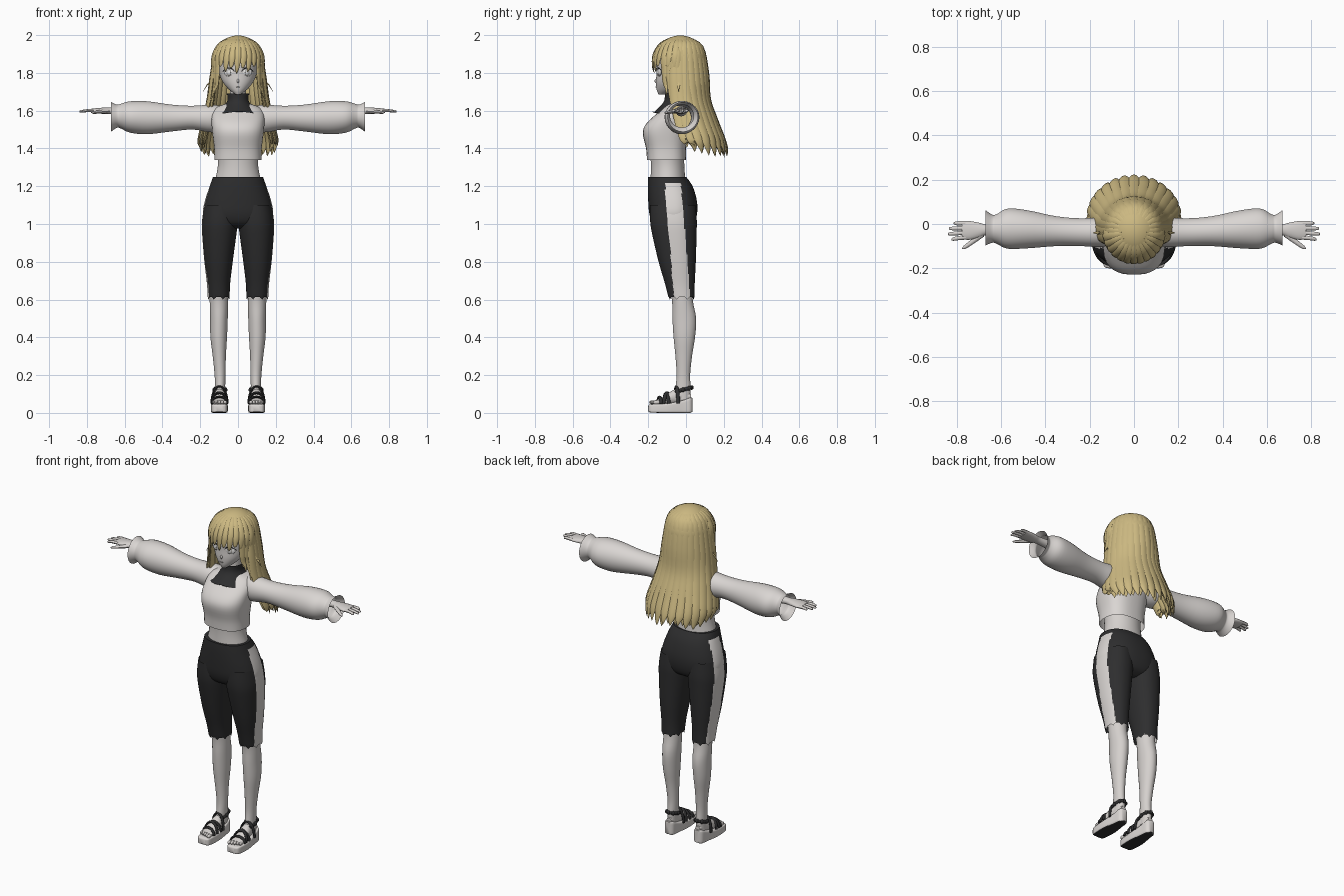
import bpy, bmesh, random
from math import sin, cos, pi, radians, copysign
from mathutils import Vector, Matrix

random.seed(4)
if "Cube" in bpy.data.objects:
    bpy.data.objects.remove(bpy.data.objects["Cube"])


def material(name, *rgb):
    m = bpy.data.materials.new(name)
    m.use_nodes = True
    m.diffuse_color = (*rgb, 1)
    m.node_tree.nodes["Principled BSDF"].inputs["Base Color"].default_value = (*rgb, 1)
    return m


SKIN = material("pale skin", .66, .63, .61)
CLOTH = material("off white cloth", .7, .67, .65)
BLACK = material("charcoal cloth", .027, .027, .028)
HAIR = material("blonde hair", .6, .48, .22)
EYE = material("eye white", .8, .79, .78)
IRIS = material("iris grey", .45, .43, .4)
SIDES = (("left_", 1), ("right_", -1))
Y, Z = Vector((0, 1, 0)), Vector((0, 0, 1))


def finish(name, bm, mats, rule=None, side=1):
    """Mirror if needed, colour faces by rule, shade smooth and link."""
    for v in bm.verts:
        v.co.x *= side
    bmesh.ops.recalc_face_normals(bm, faces=bm.faces)
    for f in bm.faces:
        f.smooth = True
        if rule:
            f.material_index = int(rule(f.calc_center_median(), f.normal))
    me = bpy.data.meshes.new(name)
    bm.to_mesh(me)
    bm.free()
    me.set_sharp_from_angle(angle=radians(50))
    for m in mats:
        me.materials.append(m)
    bpy.context.collection.objects.link(bpy.data.objects.new(name, me))


def smooth(points, k=4):
    """Spline through points of any size."""
    p = [Vector(q) for q in points]
    p = [p[0]] + p + [p[-1]]
    out = []
    for a, b, c, d in zip(p, p[1:], p[2:], p[3:]):
        for i in range(k):
            t = i / k
            out.append(b + (c - a) * (t / 2) + (a * 2 - b * 5 + c * 4 - d) * (t * t / 2)
                       + (b * 3 - a - c * 3 + d) * (t ** 3 / 2))
    return out + [p[-1]]


def skin_rings(bm, rings, cap):
    rows = [[bm.verts.new(v) for v in r] for r in rings]
    n = len(rows[0])
    for a, b in zip(rows, rows[1:]):
        for i in range(n):
            bm.faces.new((a[i], a[(i + 1) % n], b[(i + 1) % n], b[i]))
    if cap:
        bm.faces.new(rows[0])
        bm.faces.new(rows[-1])


def loft(name, axis, stations, mats, n=32, power=2, cap=True, zig=0, rule=None, side=1):
    """Stations hold a position on the axis and the bounds on the other two."""
    path, rings = smooth(stations), []
    for st in path:
        t, a0, a1, b0, b1 = st
        ring = []
        for i in range(n):
            q = 2 * pi * (i + .5) / n
            u, v = (copysign(abs(w) ** (2 / power), w) for w in (cos(q), sin(q)))
            a, b = (a0 + a1 + u * (a1 - a0)) / 2, (b0 + b1 + v * (b1 - b0)) / 2
            h = t + (zig * abs(i % 12 / 6 - 1) if st is path[-1] else 0)
            ring.append({"x": (h, a, b), "y": (a, h, b), "z": (a, b, h)}[axis])
        rings.append(ring)
    bm = bmesh.new()
    skin_rings(bm, rings, cap)
    finish(name, bm, mats, rule, side)


def body(name, stations, mats, **kw):
    loft(name, "z", [(z, -w, w, y0, y1) for z, w, y0, y1 in stations], mats, **kw)


def locks(name, paths, mat, flat=.35, up=None, side=1, n=8):
    """Tapered strands; each path point is x, y, z and half width."""
    bm = bmesh.new()
    for path in paths:
        pts, rings = smooth(path), []
        for i, p in enumerate(pts):
            c = p.xyz
            t = (pts[min(i + 1, len(pts) - 1)].xyz - pts[max(i - 1, 0)].xyz).normalized()
            out = up or c - Vector((0, -.03, min(c.z, 1.86)))
            across = t.cross(out).normalized()
            out = across.cross(t) * flat
            rings.append([c + (across * cos(q) + out * sin(q)) * p[3]
                          for q in (2 * pi * j / n for j in range(n))])
        skin_rings(bm, rings, True)
    finish(name, bm, [mat], None, side)


def blob(name, loc, size, mat, turn=0, side=1):
    bm = bmesh.new()
    m = Matrix.Translation(loc) @ Matrix.Rotation(turn, 4, "Z") @ Matrix.Diagonal((*size, 1))
    bmesh.ops.create_uvsphere(bm, u_segments=20, v_segments=12, radius=1, matrix=m)
    finish(name, bm, [mat], None, side)


# Torso
body("midriff", [(1.38, .11, -.19, -.01), (1.3, .108, -.186, -.008), (1.2, .13, -.19, 0)], [SKIN])
body("sweater", [(1.34, .126, -.207, 0), (1.4, .126, -.212, 0), (1.48, .136, -.229, .01),
                 (1.53, .14, -.212, .02), (1.58, .14, -.16, .03), (1.615, .12, -.12, .03),
                 (1.635, .07, -.1, .02)], [CLOTH], power=2.5, cap=False)
body("turtleneck", [(1.69, .058, -.112, .0), (1.655, .056, -.115, .005), (1.625, .075, -.135, .03),
                    (1.585, .113, -.178, .036)], [BLACK], n=48, cap=False, zig=.012)
body("neck", [(1.6, .045, -.1, 0), (1.76, .042, -.09, .01)], [SKIN])


# Trousers with a side stripe
def stripe(c, n):
    return (abs(c.y + .02 + .08 * (c.z - .6)) < .043 and n.x * c.x > 0
            and abs(n.x) > .3 and c.z < 1.215)


body("trouser_hips", [(1.25, .132, -.2, 0), (1.2, .15, -.202, .035), (1.12, .176, -.2, .058),
                      (1.05, .186, -.193, .058), (1.0, .16, -.17, .04), (.975, .08, -.12, 0)],
     [BLACK, CLOTH], n=96, power=2.3, rule=stripe)
for tag, s in SIDES:
    loft(tag + "trouser_leg", "z",
         [(1.1, .01, .178, -.19, .05), (1.02, .002, .19, -.19, .057), (.95, .008, .19, -.18, .056),
          (.8, .028, .178, -.145, .052), (.68, .042, .164, -.11, .046), (.6, .044, .16, -.09, .045)],
         [BLACK, CLOTH], n=96, power=2.2, cap=False, zig=.025, rule=stripe, side=s)
    # Lower leg and foot
    loft(tag + "lower_leg", "z",
         [(.72, .052, .15, -.1, .036), (.6, .052, .15, -.075, .036), (.5, .054, .148, -.072, .054),
          (.4, .058, .146, -.066, .048), (.3, .064, .134, -.056, .032), (.2, .066, .124, -.05, .022),
          (.13, .068, .122, -.056, .025), (.07, .07, .122, -.06, .022)], [SKIN], side=s)
    loft(tag + "foot", "y",
         [(.026, .08, .112, .07, .1), (-.02, .07, .122, .05, .13), (-.07, .065, .13, .045, .12),
          (-.12, .06, .137, .04, .085), (-.165, .062, .135, .04, .066)], [SKIN], side=s)
    for i in range(5):
        blob(tag + f"toe_{i}", (.068 + .0155 * i, -.178 + .005 * i, .056),
             (.01 - .0008 * i, .017, .01), SKIN, side=s)
    # Wedge sandal
    loft(tag + "sandal_sole", "y",
         [(-.2, .08, .115, .01, .036), (-.185, .06, .138, .002, .046), (-.1, .054, .144, 0, .05),
          (-.02, .064, .132, 0, .066), (.02, .069, .126, 0, .08), (.034, .082, .112, .006, .08)],
         [CLOTH, BLACK], power=7, rule=lambda c, n: n.z < -.8, side=s)
    arcs = []
    for y0, y1, h in ((-.15, -.13, .085), (-.12, -.09, .105), (-.08, -.12, .108), (-.06, -.04, .14)):
        arcs.append([(.098 - .042 * cos(q), y0 + (y1 - y0) * j / 8, .05 + (h - .05) * sin(q), .006)
                     for j, q in enumerate(pi * k / 8 for k in range(9))])
    locks(tag + "sandal_straps", arcs, BLACK, flat=1.6, up=Y, side=s)
    ring = [(.096 + .031 * cos(q), -.016 + .045 * sin(q), .122 + .012 * sin(q), .006)
            for q in (pi * k / 8 for k in range(17))]
    locks(tag + "ankle_strap", [ring], BLACK, flat=1.6, up=Z, side=s)
    for i, p in enumerate(ring[::2]):
        blob(tag + f"strap_leaf_{i}", p[:3], (.009, .012, .012), BLACK, side=s)

    # Sleeve with gathered, flared cuff
    loft(tag + "sleeve", "x",
         [(.07, -.09, .02, 1.5, 1.62), (.14, -.105, .03, 1.485, 1.632), (.24, -.1, .026, 1.5, 1.626),
          (.35, -.1, .035, 1.49, 1.632), (.48, -.11, .062, 1.475, 1.65), (.57, -.112, .07, 1.483, 1.65),
          (.62, -.09, .045, 1.505, 1.637), (.64, -.085, .042, 1.51, 1.632),
          (.672, -.098, .064, 1.488, 1.646)], [CLOTH], cap=False, side=s)
    # Hand
    loft(tag + "hand", "x",
         [(.55, -.055, .005, 1.57, 1.625), (.66, -.05, -.002, 1.58, 1.618), (.7, -.062, .006, 1.582, 1.617),
          (.745, -.072, .014, 1.585, 1.614), (.778, -.068, .012, 1.588, 1.61)], [SKIN], n=20, side=s)
    fingers = []
    for i, reach in enumerate((.825, .84, .836, .815)):
        y = -.06 + .021 * i
        fingers.append([(.76, y, 1.6, .0105), (.8, y * 1.08, 1.6, .009),
                        (reach - .006, y * 1.15, 1.596, .007), (reach, y * 1.15, 1.595, .002)])
    fingers.append([(.685, -.045, 1.598, .014), (.73, -.08, 1.594, .011),
                    (.765, -.105, 1.59, .008), (.776, -.112, 1.589, .002)])
    locks(tag + "fingers", fingers, SKIN, flat=.85, up=Z, side=s)

# Head and face
body("head", [(1.685, .012, -.145, -.11), (1.71, .046, -.155, -.05), (1.75, .08, -.159, 0),
              (1.8, .1, -.157, .05), (1.86, .108, -.158, .08), (1.92, .095, -.14, .075),
              (1.965, .05, -.09, .03)], [SKIN])
blob("nose", (0, -.155, 1.757), (.007, .012, .011), SKIN)
locks("mouth", [[(-.014, -.157, 1.727, .001), (0, -.159, 1.725, .0022), (.014, -.157, 1.727, .001)]],
      IRIS, flat=1, up=Z)
for tag, s in SIDES:
    blob(tag + "eye", (.05, -.142, 1.803), (.027, .007, .021), EYE, .35, s)
    blob(tag + "iris", (.049, -.147, 1.802), (.014, .005, .018), IRIS, .35, s)
    blob(tag + "eye_glint", (.048, -.15, 1.803), (.0105, .004, .014), EYE, .35, s)
    locks(tag + "lashes", [[(.02, -.155, 1.808, .001), (.035, -.154, 1.824, .003),
                            (.06, -.145, 1.825, .003), (.08, -.128, 1.808, .002)]],
          BLACK, flat=.6, up=Y, side=s)


# Hair: azimuth is measured from the back, elevation from the head centre
def scalp(az, el, size=1.0):
    az, el = radians(az), radians(el)
    return (.136 * sin(az) * cos(el) * size, -.03 + .143 * cos(az) * cos(el) * size,
            1.86 + .138 * sin(el) * size)


cap = bmesh.new()
bmesh.ops.create_uvsphere(cap, u_segments=40, v_segments=24, radius=1,
                          matrix=Matrix.Translation((0, -.03, 1.86)) @ Matrix.Diagonal((.135, .142, .138, 1)))
hidden = [f for f in cap.faces for c in [f.calc_center_median()]
          if c.z < 1.77 or (c.z < 1.875 and c.y < -.075)]
bmesh.ops.delete(cap, geom=hidden, context="FACES")
finish("hair_cap", cap, [HAIR])

back = []
for layer, count in ((1, 17), (.9, 16)):
    for i in range(count):
        az = -104 + 208 * i / (count - 1)
        a, edge = radians(az), abs(az) / 104
        x, y = sin(a) * layer, cos(a) * layer
        tip = 1.36 + .05 * edge ** 3 + random.uniform(-.012, .02)
        back.append([(*scalp(az, 72, .97), .008), (*scalp(az, 35, .98), .022),
                     (.138 * x, -.03 + .143 * y, 1.8, .027), (.156 * x, -.02 + .142 * y, 1.66, .03),
                     (.18 * x, .005 + .155 * y, 1.55, .03), (.203 * x, .035 + .165 * y, 1.45, .027),
                     (.2 * x, .045 + .172 * y, tip + .03, .015), (.196 * x, .047 + .175 * y, tip, .001)])
locks("back_hair", back, HAIR)

bangs = []
for i in range(13):
    az = 180 + (i - 6) * 13
    low = (-26, -14, -22, -10, -18, -12, -24)[abs(i - 6)]
    bangs.append([(*scalp(az, 76, .98), .006), (*scalp(az, 45, 1), .017), (*scalp(az, 15, 1.02), .018),
                  (*scalp(az + 2, low / 2, 1.04), .012), (*scalp(az + 4, low, 1.06), .001)])
locks("bangs", bangs, HAIR)

# Long locks framing the face, with outward flicks
for tag, s in SIDES:
    framing = []
    for az, tip, flick in ((106, 1.6, .165), (116, 1.64, .15), (126, 1.68, .128), (98, 1.7, .185)):
        x, y, _ = scalp(az, 0, 1)
        framing.append([(*scalp(az, 65, .98), .008), (*scalp(az, 20, 1), .02), (x, y, 1.79, .018),
                        (x * 1.02, y + .005, 1.74, .014), ((x + flick) / 2, y + .01, tip + .04, .009),
                        (flick, y + .01, tip, .001)])
    locks(tag + "framing_hair", framing, HAIR, side=s)
